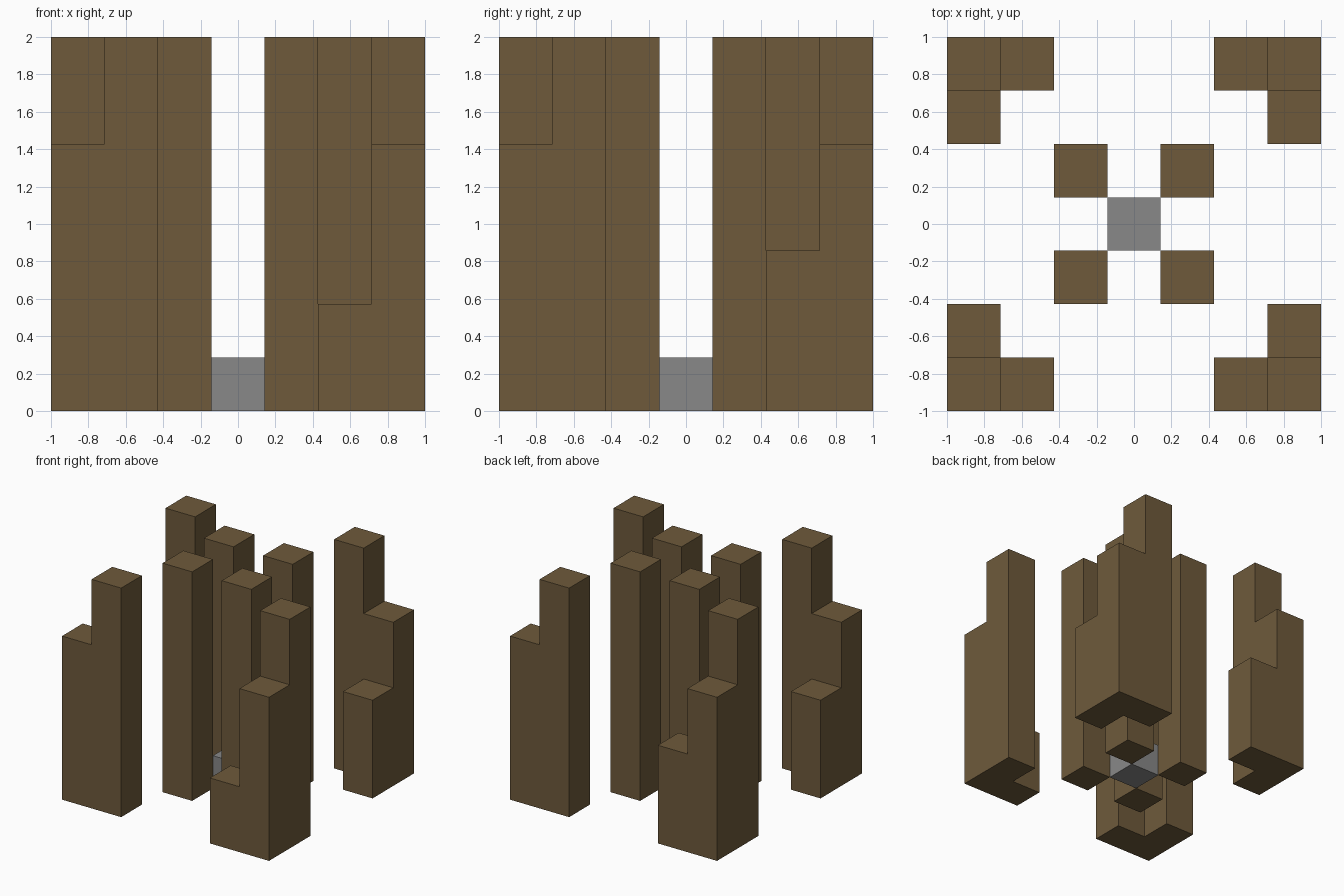
import bpy
import bmesh
from mathutils import Vector

cube = bpy.data.objects.get("Cube")
if cube:
    bpy.data.objects.remove(cube, do_unlink=True)

UNIT = 2 / 7  # side of one grid cell


def make_material(name, color):
    mat = bpy.data.materials.new(name)
    mat.use_nodes = True
    mat.diffuse_color = color
    bsdf = next(n for n in mat.node_tree.nodes if n.type == 'BSDF_PRINCIPLED')
    bsdf.inputs["Base Color"].default_value = color
    return mat


def make_columns(name, heights, mat):
    """Join columns {(column, row): height in cells} into one closed, flat-faced shell."""
    cells = {(i, j, k) for (i, j), h in heights.items() for k in range(h)}
    bm = bmesh.new()
    for cell in cells:
        centre = Vector(cell) + Vector((0, 0, 0.5))
        for axis in range(3):
            for sign in (-1, 1):
                n = Vector((0, 0, 0))
                n[axis] = sign
                if tuple(int(c + d) for c, d in zip(cell, n)) in cells:
                    continue  # hidden between two cells
                u = Vector((0, 0, 0))
                u[(axis + 1) % 3] = 1
                v = n.cross(u)
                corners = (-u - v, u - v, u + v, v - u)
                bm.faces.new([bm.verts.new((centre + (n + c) / 2) * UNIT)
                              for c in corners])
    bmesh.ops.remove_doubles(bm, verts=bm.verts, dist=0.001)
    bmesh.ops.dissolve_limit(bm, angle_limit=0.01, verts=bm.verts, edges=bm.edges)
    mesh = bpy.data.meshes.new(name)
    bm.to_mesh(mesh)
    bm.free()
    mesh.materials.append(mat)
    obj = bpy.data.objects.new(name, mesh)
    bpy.context.collection.objects.link(obj)


wood = make_material("brown_wood", (0.156, 0.102, 0.044, 1))
stone = make_material("grey_stone", (0.246, 0.246, 0.246, 1))

# Centre block
make_columns("centre_block", {(0, 0): 1}, stone)

# Four inner pillars and four stepped L-shaped corners:
# side signs, then heights of the arm along x and the arm along y
corners = {
    "front_left": (1, -1, 2, 7),
    "front_right": (-1, -1, 7, 3),
    "back_left": (1, 1, 7, 3),
    "back_right": (-1, 1, 3, 7),
}
for side, (sx, sy, arm_x, arm_y) in corners.items():
    make_columns(side + "_inner_pillar", {(sx, sy): 7}, wood)
    make_columns(side + "_corner_wall", {
        (3 * sx, 3 * sy): 5,
        (2 * sx, 3 * sy): arm_x,
        (3 * sx, 2 * sy): arm_y,
    }, wood)
